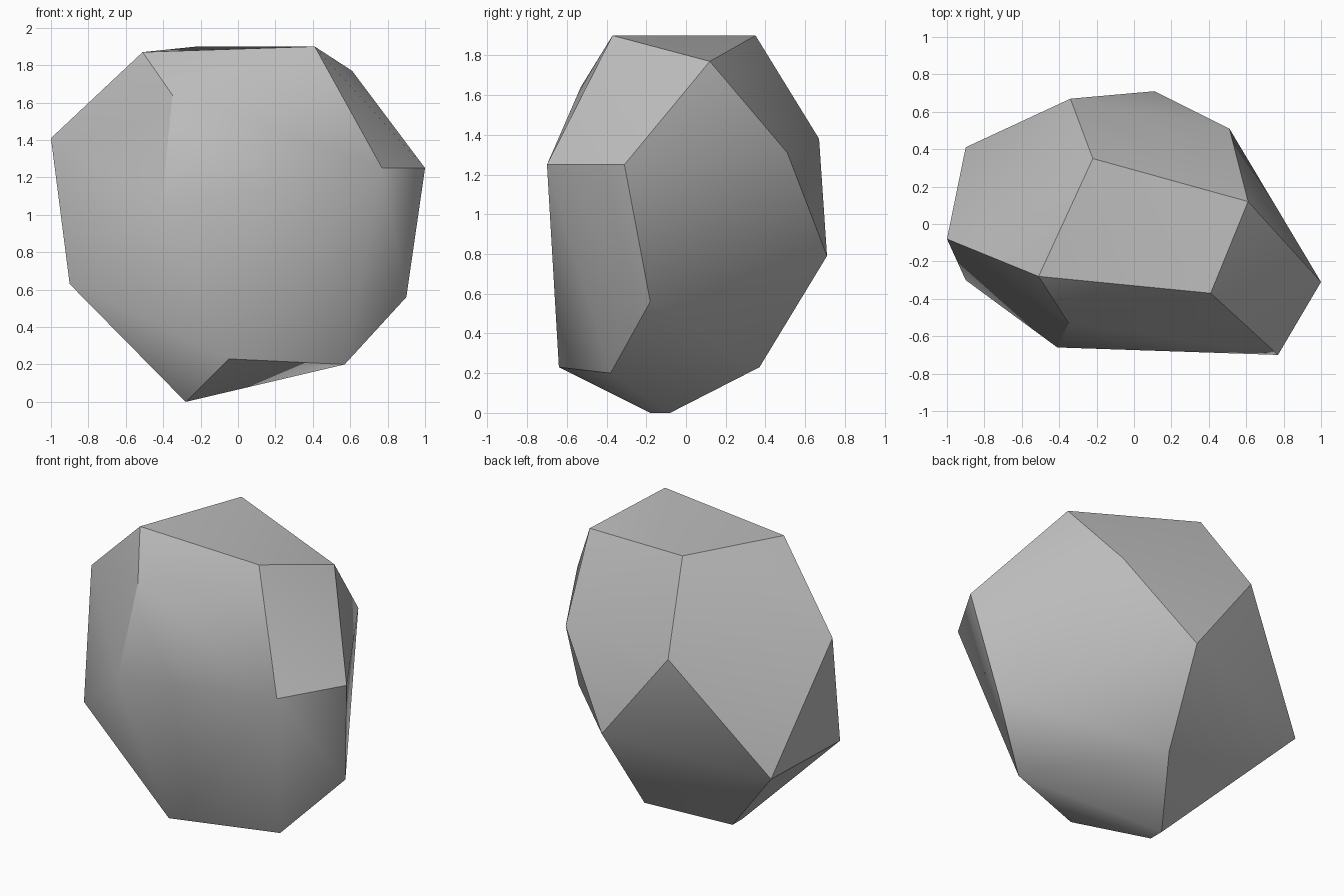
import bpy
import bmesh
import math

# Remove the default object only
default_cube = bpy.data.objects.get("Cube")
if default_cube:
    bpy.data.objects.remove(default_cube, do_unlink=True)


def make_material(name, color):
    material = bpy.data.materials.new(name)
    material.use_nodes = True
    material.diffuse_color = color
    shader = next(n for n in material.node_tree.nodes if n.type == "BSDF_PRINCIPLED")
    shader.inputs["Base Color"].default_value = color
    shader.inputs["Roughness"].default_value = 0.9
    return material


def make_boulder(name, corner_rings, material):
    """Wrap a convex faceted skin around rings of corner points."""
    bm = bmesh.new()
    for ring in corner_rings:
        for corner in ring:
            bm.verts.new(corner)
    hull = bmesh.ops.convex_hull(bm, input=bm.verts[:])
    unused = [v for v in hull["geom_interior"] if isinstance(v, bmesh.types.BMVert)]
    bmesh.ops.delete(bm, geom=unused, context="VERTS")
    bmesh.ops.recalc_face_normals(bm, faces=bm.faces[:])
    mesh = bpy.data.meshes.new(name)
    bm.to_mesh(mesh)
    bm.free()
    mesh.materials.append(material)
    boulder = bpy.data.objects.new(name, mesh)
    bpy.context.collection.objects.link(boulder)
    return boulder


# Corners of the stone, ring by ring from the crown to the foot
crown = [(-.51, -.28, 1.87), (.41, -.37, 1.9), (.61, .12, 1.77), (-.22, .35, 1.9)]
shoulder = [(-.35, -.53, 1.64), (-1, -.08, 1.41), (-.34, .67, 1.38),
            (.51, .51, 1.31), (1, -.31, 1.25), (.77, -.7, 1.25)]
belly = [(-.41, -.66, 1.04), (-.9, -.3, .63), (-.9, .41, .65),
         (.11, .71, .79), (.9, -.18, .56)]
foot = [(-.05, -.64, .23), (.57, -.38, .2), (.04, .37, .23),
        (-.28, -.18, 0), (-.28, -.08, 0)]

stone_grey = make_material("stone grey", (.5, .5, .5, 1))
rock = make_boulder("rock", [crown, shoulder, belly, foot], stone_grey)

# Soft shading across shallow creases, crisp on the steep ones
bpy.ops.object.select_all(action="DESELECT")
rock.select_set(True)
bpy.context.view_layer.objects.active = rock
bpy.ops.object.shade_smooth_by_angle(angle=math.radians(30))
